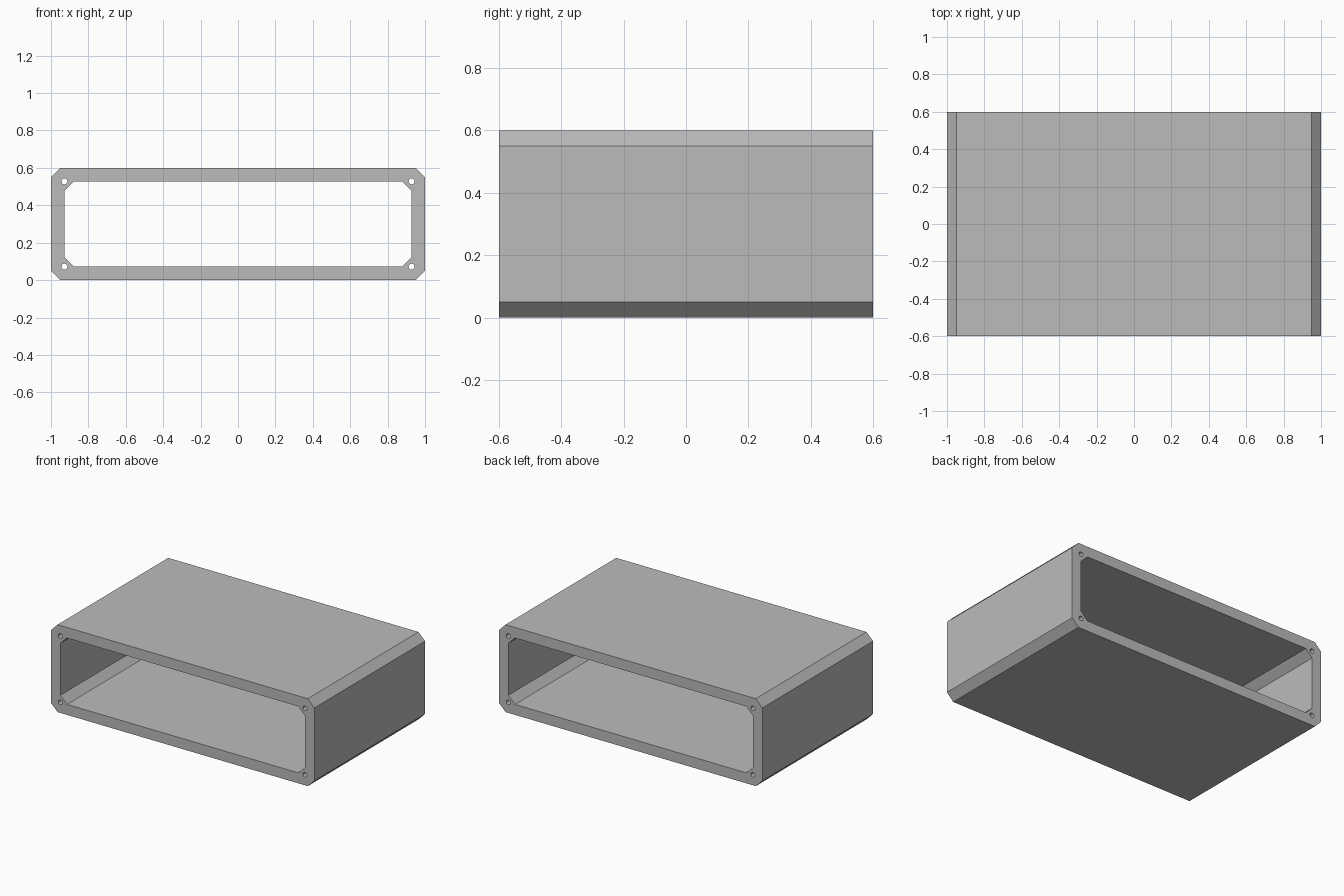
import bpy
import bmesh
import math

cube = bpy.data.objects.get("Cube")
if cube:
    bpy.data.objects.remove(cube, do_unlink=True)

WIDTH, HEIGHT, DEPTH = 2.0, 0.6, 1.2
WALL, CHAMFER, HOLE_RADIUS = 0.072, 0.05, 0.016

# Plain grey finish
grey = bpy.data.materials.new("light_grey")
grey.use_nodes = True
colour = (0.5, 0.5, 0.5, 1)
grey.diffuse_color = colour
grey.node_tree.nodes["Principled BSDF"].inputs["Base Color"].default_value = colour


def chamfered_rectangle(inset):
    """Eight corner points of a rectangle with cut corners."""
    w, h, c = WIDTH / 2 - inset, HEIGHT / 2 - inset, CHAMFER
    quarter = [(w, h - c), (w - c, h)]
    points = []
    for sx, sz in ((1, 1), (-1, 1), (-1, -1), (1, -1)):
        corner = [(sx * x, sz * z) for x, z in quarter]
        points += corner if sx * sz > 0 else corner[::-1]
    return points


def circle(cx, cz, radius, sides=24):
    angles = [math.tau * i / sides for i in range(sides)]
    return [(cx + radius * math.cos(a), cz + radius * math.sin(a)) for a in angles]


def add_loop(bm, points):
    verts = [bm.verts.new((x, 0, z + HEIGHT / 2)) for x, z in points]
    for a, b in zip(verts, verts[1:] + verts[:1]):
        bm.edges.new((a, b))


# Tube profile: outer edge, inner opening and a screw hole at each corner
bm = bmesh.new()
add_loop(bm, chamfered_rectangle(0))
add_loop(bm, chamfered_rectangle(WALL))
for sx in (-1, 1):
    for sz in (-1, 1):
        add_loop(bm, circle(sx * (WIDTH / 2 - WALL), sz * (HEIGHT / 2 - WALL), HOLE_RADIUS))
bmesh.ops.triangle_fill(bm, edges=bm.edges[:], use_beauty=True, normal=(0, -1, 0))
bmesh.ops.recalc_face_normals(bm, faces=bm.faces[:])

mesh = bpy.data.meshes.new("enclosure_shell")
bm.to_mesh(mesh)
bm.free()
mesh.materials.append(grey)
shell = bpy.data.objects.new("enclosure_shell", mesh)
bpy.context.collection.objects.link(shell)

# Extend the profile along the full depth
bpy.context.view_layer.objects.active = shell
shell.select_set(True)
solid = shell.modifiers.new("depth", "SOLIDIFY")
solid.thickness = DEPTH
solid.offset = 0
bpy.ops.object.modifier_apply(modifier=solid.name)

# Round screw holes, crisp chamfers
bpy.ops.object.shade_smooth_by_angle(angle=math.radians(30))
